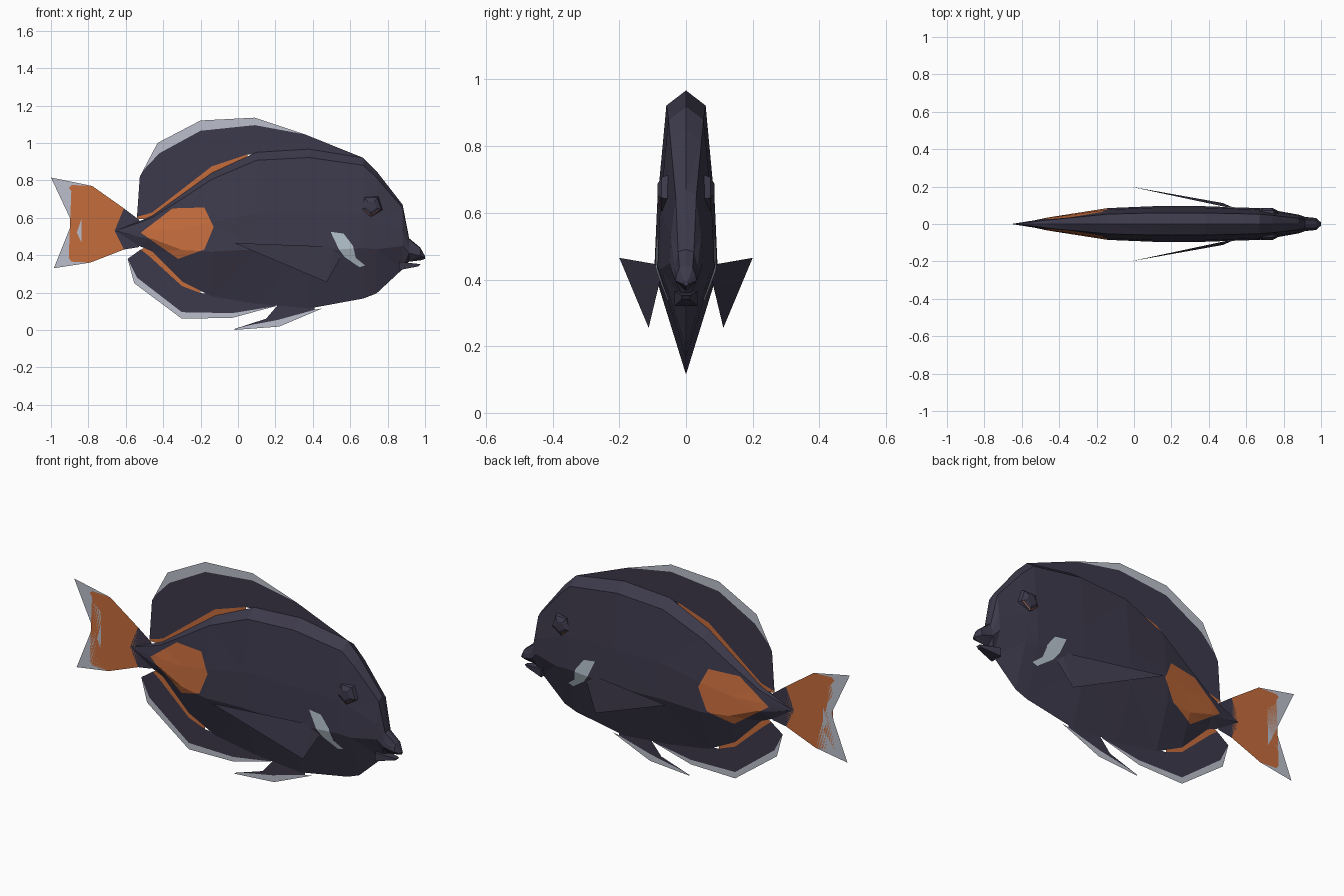
import bpy, bmesh, math
from mathutils import Vector

if "Cube" in bpy.data.objects:
    bpy.data.objects.remove(bpy.data.objects["Cube"])

def material(name, rgb):
    m = bpy.data.materials.new(name)
    m.diffuse_color = (*rgb, 1)
    m.use_nodes = True
    m.node_tree.nodes["Principled BSDF"].inputs["Base Color"].default_value = m.diffuse_color
    return m

DARK, ORANGE, PALE, GILL = 0, 1, 2, 3
MATS = [material("slate_skin", (0.046, 0.041, 0.07)),
        material("orange_mark", (0.56, 0.15, 0.045)),
        material("pale_fin_edge", (0.50, 0.52, 0.60)),
        material("gill_silver", (0.46, 0.54, 0.60))]

def finish(name, bm):
    me = bpy.data.meshes.new(name)
    bm.to_mesh(me)
    bm.free()
    for m in MATS:
        me.materials.append(m)
    ob = bpy.data.objects.new(name, me)
    bpy.context.collection.objects.link(ob)
    return ob

def flat_fin(name, *patches):
    """Paper-thin fin on the centre plane: each patch is (colour, edge_a, edge_b)."""
    bm = bmesh.new()
    for mat, a, b in patches:
        f = bm.faces.new([bm.verts.new((x, 0, z)) for x, z in a + b[::-1]])
        f.material_index = mat
    bmesh.ops.triangulate(bm, faces=bm.faces[:])
    return finish(name, bm)

def cut_patch(bm, poly, mat):
    """Cut a convex x-z outline through the body and colour what lies inside."""
    edges = list(zip(poly, poly[1:] + poly[:1]))
    for p, q in edges:
        bmesh.ops.bisect_plane(bm, geom=bm.verts[:] + bm.edges[:] + bm.faces[:],
                               dist=1e-5, plane_co=(p[0], 0, p[1]),
                               plane_no=Vector((p[1] - q[1], 0, q[0] - p[0])).normalized())
    for f in bm.faces:
        c = f.calc_center_median()
        s = [(q[0] - p[0]) * (c.z - p[1]) - (q[1] - p[1]) * (c.x - p[0]) for p, q in edges]
        if max(s) < 0 or min(s) > 0:
            f.material_index = mat

# Body: lofted sections (x, top, bottom, half width)
SECTIONS = [(-0.65, 0.532, 0.528, 0.001), (-0.53, 0.58, 0.45, 0.02), (-0.46, 0.61, 0.42, 0.035),
            (-0.30, 0.725, 0.26, 0.06), (-0.14, 0.84, 0.18, 0.085), (0.10, 0.95, 0.14, 0.095),
            (0.38, 0.967, 0.115, 0.095), (0.67, 0.92, 0.168, 0.085), (0.74, 0.85, 0.195, 0.075),
            (0.88, 0.67, 0.325, 0.05), (0.915, 0.49, 0.365, 0.038),
            (0.975, 0.44, 0.372, 0.032), (1.0, 0.395, 0.38, 0.008)]
HALF = [(0.62, 0.947), (0.91, 0.60), (1.0, 0.36)]   # (width share, height share)
bm = bmesh.new()
rings = []
for x, zt, zb, w in SECTIONS:
    h = zt - zb
    side = [(w * a, zb + h * b) for a, b in HALF]
    loop = [(0, zt)] + side + [(0, zb)] + [(-y, z) for y, z in side[::-1]]
    rings.append([bm.verts.new((x, y, z)) for y, z in loop])
for a, b in zip(rings, rings[1:]):
    for i in range(8):
        j = (i + 1) % 8
        bm.faces.new((a[i], a[j], b[j], b[i]))
bm.faces.new(rings[0])
bm.faces.new(rings[-1][::-1])
bmesh.ops.recalc_face_normals(bm, faces=bm.faces[:])
bmesh.ops.triangulate(bm, faces=bm.faces[:])
# Orange tail-spine patch, then the silver gill mark in three pieces
cut_patch(bm, [(-0.52, 0.52), (-0.35, 0.65), (-0.18, 0.655), (-0.13, 0.55),
               (-0.18, 0.43), (-0.32, 0.38)], ORANGE)
cut_patch(bm, [(0.495, 0.525), (0.565, 0.515), (0.615, 0.45), (0.54, 0.43)], GILL)
cut_patch(bm, [(0.615, 0.45), (0.63, 0.385), (0.57, 0.39), (0.54, 0.43)], GILL)
cut_patch(bm, [(0.63, 0.385), (0.68, 0.345), (0.65, 0.335), (0.57, 0.39)], GILL)
finish("body", bm)

# Lower lip wedge
bm = bmesh.new()
pts = [(x, y * s, z) for x, y, z in [(0.86, 0.035, 0.365), (0.86, 0.035, 0.32),
       (0.975, 0.012, 0.352), (0.965, 0.012, 0.34)] for s in (1, -1)]
bmesh.ops.convex_hull(bm, input=[bm.verts.new(p) for p in pts])
finish("lower_lip", bm)

# Dorsal fin
d_in = [(-0.525, 0.82), (-0.50, 0.86), (-0.42, 0.945), (-0.2, 1.065), (0.09, 1.095), (0.36, 1.045)]
d_out = [(-0.525, 0.82), (-0.43, 1.0), (-0.2, 1.12), (0.09, 1.135), (0.36, 1.045)]
d_band = [(-0.54, 0.605), (-0.46, 0.627), (-0.14, 0.875), (0.05, 0.938)]
flat_fin("dorsal_fin",
         (DARK, d_in + [(0.67, 0.92)], d_band + [(0.38, 0.93)]),
         (PALE, d_out, d_in[1:-1]),
         (ORANGE, d_band, [(-0.54, 0.595), (-0.46, 0.59), (-0.14, 0.80), (0.05, 0.90)]))

# Anal fin
a_in = [(-0.59, 0.38), (-0.54, 0.28), (-0.3, 0.095), (-0.03, 0.09), (0.2, 0.127)]
a_out = [(-0.59, 0.38), (-0.555, 0.25), (-0.3, 0.06), (-0.03, 0.065), (0.2, 0.127)]
a_band = [(-0.52, 0.43), (-0.47, 0.39), (-0.3, 0.235), (-0.2, 0.197)]
flat_fin("anal_fin",
         (DARK, a_in, a_band + [(0.2, 0.16)]),
         (PALE, a_out, a_in[1:-1]),
         (ORANGE, a_band, [(-0.50, 0.44), (-0.46, 0.44), (-0.3, 0.30), (-0.2, 0.24)]))

# Pelvic fin
p_in = [(-0.02, 0.005), (0.06, 0.025), (0.21, 0.053), (0.41, 0.108)]
flat_fin("pelvic_fin",
         (DARK, p_in, [(0.15, 0.06), (0.21, 0.13), (0.41, 0.16)]),
         (PALE, [(-0.02, 0.0), (0.22, 0.018), (0.45, 0.115)], p_in))

# Tail fin
t_mid = [(-0.61, 0.65), (-0.66, 0.53), (-0.61, 0.43)]
t_in = [(-0.78, 0.77), (-0.89, 0.775), (-0.905, 0.76), (-0.835, 0.675), (-0.838, 0.47),
        (-0.905, 0.385), (-0.89, 0.365), (-0.79, 0.36)]
t_out = [(-0.78, 0.77), (-1.0, 0.815), (-0.865, 0.63), (-0.872, 0.5), (-0.985, 0.33), (-0.79, 0.36)]
flat_fin("tail_fin",
         (DARK, t_mid, [(-0.53, 0.59), (-0.5, 0.52), (-0.53, 0.443)]),
         (ORANGE, t_in, t_mid),
         (PALE, t_out, t_in[1:-1]))

for s, label in ((-1, "right"), (1, "left")):
    # Pectoral fin: thin blade swept out and back
    bm = bmesh.new()
    bm.faces.new([bm.verts.new((x, s * y, z)) for x, y, z in
                  [(-0.02, 0.2, 0.465), (0.52, 0.085, 0.445), (0.56, 0.075, 0.41), (0.475, 0.112, 0.255)]])
    bmesh.ops.triangulate(bm, faces=bm.faces[:])
    finish("pectoral_fin_" + label, bm)

    # Eye: shallow five-sided dome with a thin orange rim under its lower edge
    bm = bmesh.new()
    def ring(r, y):
        return [bm.verts.new((0.712 + r * math.cos(math.radians(54 + 72 * i)), s * y,
                              0.662 + r * math.sin(math.radians(54 + 72 * i)))) for i in range(5)]
    base, rim, top = ring(0.066, 0.05), ring(0.056, 0.073), ring(0.03, 0.086)
    for a, b in ((base, rim), (rim, top)):
        for i in range(5):
            bm.faces.new((a[i], a[(i + 1) % 5], b[(i + 1) % 5], b[i]))
    bm.faces.new(top)
    bmesh.ops.recalc_face_normals(bm, faces=bm.faces[:])
    lo, hi = ring(0.052, 0.0765), ring(0.049, 0.0785)
    for i in (2, 3):
        f = bm.faces.new((lo[i], lo[i + 1], hi[i + 1], hi[i]))
        f.material_index = ORANGE
    finish("eye_" + label, bm)
